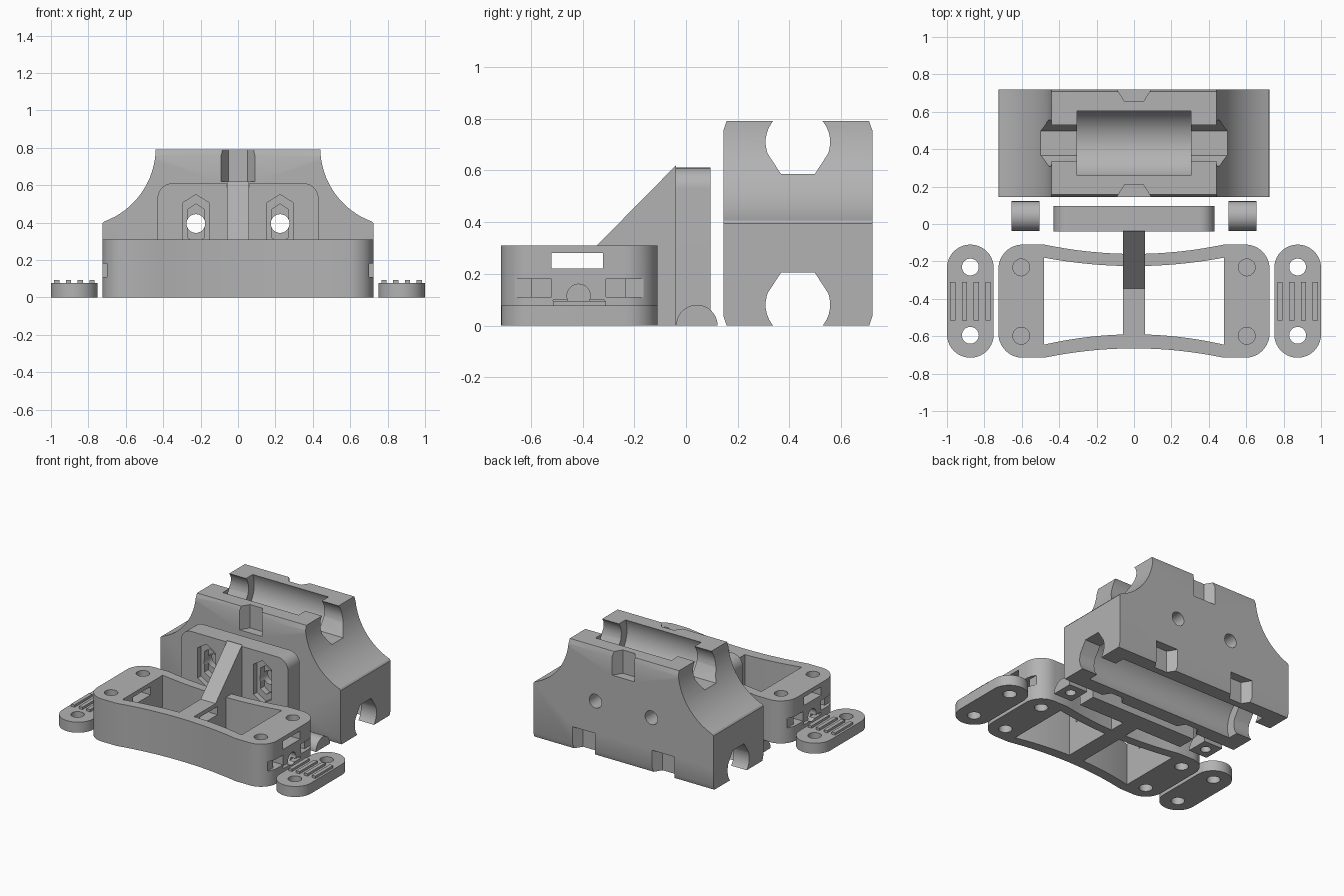
import bpy, bmesh
from math import sin, cos, pi, radians

cube = bpy.data.objects.get("Cube")
if cube:
    bpy.data.objects.remove(cube, do_unlink=True)

grey = bpy.data.materials.new("plain grey")
grey.use_nodes = True
grey.diffuse_color = (0.45, 0.45, 0.45, 1)
grey.node_tree.nodes["Principled BSDF"].inputs["Base Color"].default_value = (0.45, 0.45, 0.45, 1)


def prism(name, pts, axis, lo, hi):
    """Extrude a closed 2D outline along an axis."""
    place = {"x": lambda a, b, t: (t, a, b),
             "y": lambda a, b, t: (a, t, b),
             "z": lambda a, b, t: (a, b, t)}[axis]
    bm = bmesh.new()
    low = [bm.verts.new(place(a, b, lo)) for a, b in pts]
    high = [bm.verts.new(place(a, b, hi)) for a, b in pts]
    bm.faces.new(low)
    bm.faces.new(high)
    for i in range(len(pts)):
        j = (i + 1) % len(pts)
        bm.faces.new((low[i], low[j], high[j], high[i]))
    bmesh.ops.recalc_face_normals(bm, faces=bm.faces)
    mesh = bpy.data.meshes.new(name)
    bm.to_mesh(mesh)
    bm.free()
    mesh.materials.append(grey)
    obj = bpy.data.objects.new(name, mesh)
    bpy.context.collection.objects.link(obj)
    return obj


def arc(cx, cy, r, start, end, steps=12):
    angles = [radians(start + (end - start) * i / steps) for i in range(steps + 1)]
    return [(cx + r * cos(t), cy + r * sin(t)) for t in angles]


def circle(cx, cy, r, n=32):
    return [(cx + r * cos(2 * pi * i / n), cy + r * sin(2 * pi * i / n)) for i in range(n)]


def rect(a0, a1, b0, b1):
    return [(a0, b0), (a1, b0), (a1, b1), (a0, b1)]


def flip(pts):
    return [(-a, b) for a, b in reversed(pts)]


def combine(obj, pts, axis, lo, hi, op="DIFFERENCE"):
    """Apply a boolean with a temporary prism."""
    tool = prism("cutter", pts, axis, lo, hi)
    mod = obj.modifiers.new("bool", "BOOLEAN")
    mod.operation, mod.solver, mod.object = op, "EXACT", tool
    bpy.context.view_layer.objects.active = obj
    bpy.ops.object.modifier_apply(modifier=mod.name)
    bpy.data.objects.remove(tool, do_unlink=True)


def smooth(obj):
    bpy.ops.object.select_all(action="DESELECT")
    obj.select_set(True)
    bpy.context.view_layer.objects.active = obj
    bpy.ops.object.shade_smooth_by_angle(angle=radians(25))


SIDES = (-1, 1)
SCREW_X, SCREW_Z = 0.225, 0.395

# Carriage body with flared flanks and lightly chamfered long edges
flank = [(0.725, 0), (0.725, 0.395)] + arc(0.86, 0.8, 0.42, 250, 181, 16) + [(0.44, 0.79)]
body = prism("carriage_body", flank + flip(flank), "y", 0.145, 0.72)
F, B, T, c = 0.145, 0.72, 0.79, 0.012
combine(body, [(F + c, 0), (B - c, 0), (B, 0.035), (B, T - 0.035), (B - c, T),
               (F + c, T), (F, T - 0.035), (F, 0.035)], "x", -1, 1, "INTERSECT")

# Rod bores with flat seats, and wider bearing pockets, above and below
MID = 0.4325
bore = [(MID + 0.065, 0.585), (MID + 0.117, 0.665)] + arc(MID, 0.71, 0.125, -15, 195, 20)
bore += [(MID - 0.117, 0.665), (MID - 0.065, 0.585)]
combine(body, bore, "x", -1, 1)
combine(body, [(y, T - z) for y, z in bore], "x", -1, 1)
combine(body, circle(MID, 0.71, 0.19, 48), "x", -0.305, 0.305)
combine(body, circle(MID, 0.08, 0.19, 48), "x", -0.6, 0.6)

# Tapered strap notches on both long faces
for x, z0, z1 in ((0, 0.62, 0.9), (-0.32, -0.1, 0.16), (0.32, -0.1, 0.16)):
    for y_face, d in ((F, 1), (B, -1)):
        combine(body, [(x - 0.097, y_face - 0.01 * d), (x + 0.097, y_face - 0.01 * d),
                       (x + 0.05, y_face + 0.065 * d), (x - 0.05, y_face + 0.065 * d)],
                "z", z0, z1)
for s in SIDES:
    combine(body, circle(s * SCREW_X, SCREW_Z, 0.05), "y", 0, 1)
smooth(body)

# Upright mounting plate with rounded top corners
half = [(0.43, 0)] + arc(0.35, 0.53, 0.08, 0, 90)
plate = prism("mounting_plate", half + flip(half), "y", -0.04, 0.095)


def long_hexagon(x, w, shoulder, peak):
    return [(x + w, SCREW_Z - shoulder), (x + w, SCREW_Z + shoulder), (x, SCREW_Z + peak),
            (x - w, SCREW_Z + shoulder), (x - w, SCREW_Z - shoulder), (x, SCREW_Z - peak)]


# Stepped nut recesses and screw holes
for s in SIDES:
    x = s * SCREW_X
    combine(plate, long_hexagon(x, 0.072, 0.11, 0.155), "y", -0.1, 0.0)
    combine(plate, long_hexagon(x, 0.045, 0.075, 0.105), "y", -0.1, 0.045)
    combine(plate, circle(x, SCREW_Z, 0.05), "y", -0.1, 0.2)
smooth(plate)


# Base frame with bowed long sides and rounded corners
def bow(y_mid, swell, x0, x1, steps=16):
    xs = [x0 + (x1 - x0) * i / steps for i in range(steps + 1)]
    return [(x, y_mid + swell * (x / 0.48) ** 2) for x in xs]


R = 0.13
outline = bow(-0.665, -0.05, -0.48, 0.48)
outline += arc(0.595, -0.585, R, -90, 0) + arc(0.595, -0.24, R, 0, 90)
outline += bow(-0.16, 0.05, 0.48, -0.48)
outline += arc(-0.595, -0.24, R, 90, 180) + arc(-0.595, -0.585, R, 180, 270)
frame = prism("base_frame", outline, "z", 0, 0.31)

# Gusset rising from the frame to the plate
combine(frame, [(-0.345, 0.309), (-0.345, 0.1), (-0.25, 0), (-0.038, 0), (-0.038, 0.62)],
        "x", -0.06, 0.06, "UNION")

# Open compartments on either side of the middle rib
for s in SIDES:
    cell = bow(-0.59, -0.055, s * 0.06, s * 0.48) + bow(-0.225, 0.045, s * 0.48, s * 0.06)
    combine(frame, cell, "z", -0.1, 0.5)

# Belt slot through both ends and the rib
combine(frame, rect(-0.52, -0.32, 0.22, 0.28), "x", -1, 1)

# End pockets, cable hole and corner screw holes
for s in SIDES:
    def end_cut(pts, depth):
        lo, hi = sorted((s * (0.725 - depth), s * 0.8))
        combine(frame, pts, "x", lo, hi)

    for d in SIDES:
        y = -0.415
        outer = sorted((y + d * 0.105, y + d * 0.255))
        inner = sorted((y + d * 0.105, y + d * 0.18))
        end_cut(rect(*outer, 0.11, 0.18), 0.025)
        end_cut(rect(*inner, 0.11, 0.18), 0.16)
        hole = circle(s * 0.603, y + d * 0.183, 0.045)
        combine(frame, hole, "z", 0.2, 0.4)
        combine(frame, hole, "z", -0.1, 0.09)
    end_cut(circle(-0.415, 0.115, 0.045), 0.2)
    end_cut(rect(-0.515, -0.315, 0.08, 0.098), 0.04)
smooth(frame)

# Loose belt clamps with gripping ribs, and half-round spacers
for s, side in zip(SIDES, ("right", "left")):
    x = s * 0.875
    clamp = prism(side + "_belt_clamp",
                  arc(x, -0.235, 0.125, 0, 180, 20) + arc(x, -0.59, 0.125, 180, 360, 20),
                  "z", 0, 0.077)
    for y in (-0.23, -0.595):
        combine(clamp, circle(x, y, 0.045), "z", -0.1, 0.2)
    smooth(clamp)
    for i in range(4):
        rx = x + (i - 1.5) * 0.063
        prism(side + "_clamp_rib", rect(rx - 0.014, rx + 0.014, -0.515, -0.31), "z", 0.07, 0.094)

    lo, hi = sorted((s * 0.505, s * 0.655))
    spacer = prism(side + "_spacer", arc(0.042, 0, 0.08, 0, 180, 24), "x", lo, hi)
    combine(spacer, circle(s * 0.58, 0.042, 0.035), "z", -0.1, 0.05)
    smooth(spacer)
